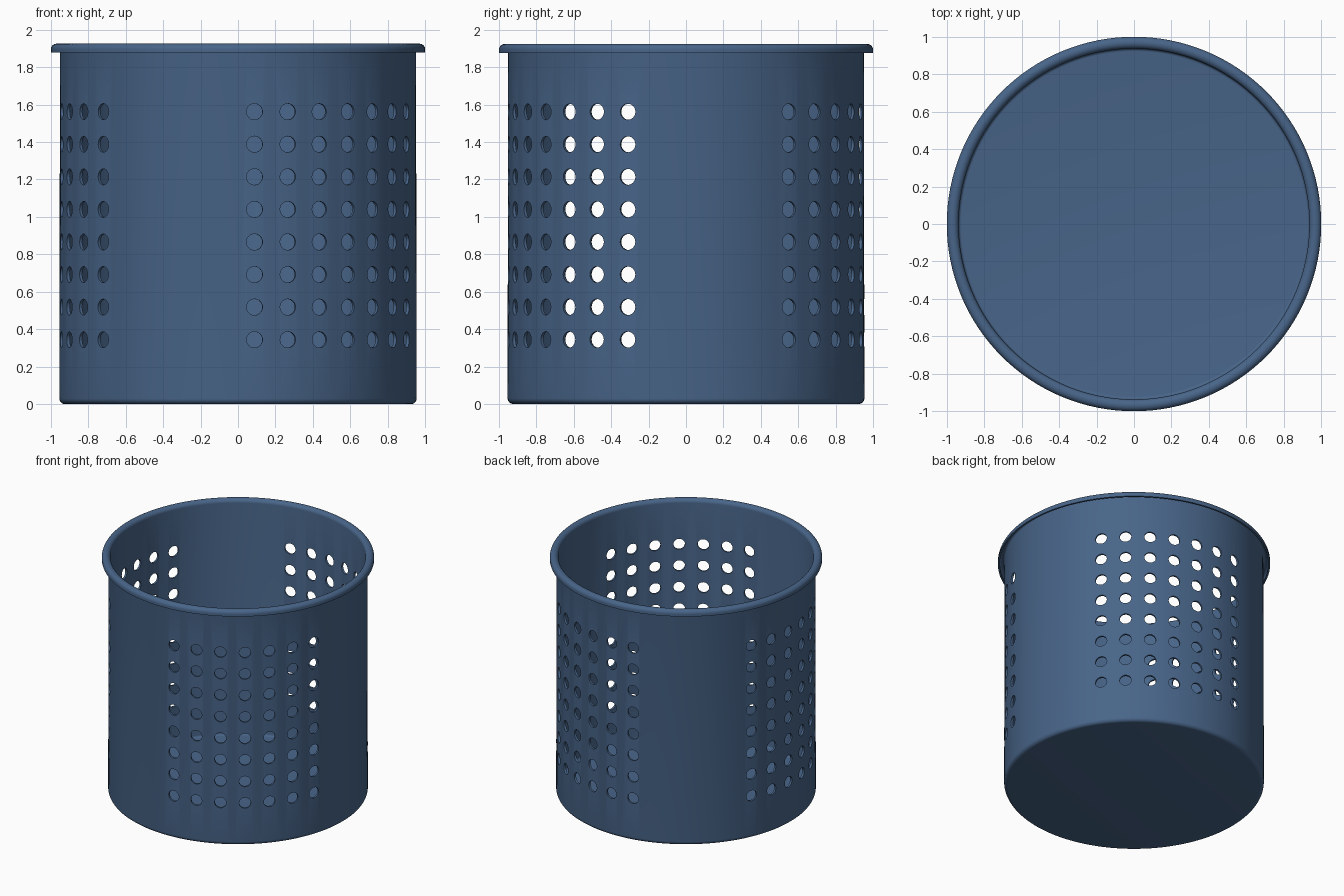
import bpy, bmesh
from math import sin, cos, pi, radians
from mathutils import Matrix, Vector

if "Cube" in bpy.data.objects:
    bpy.data.objects.remove(bpy.data.objects["Cube"])

HEIGHT, R_OUT, R_IN, R_RIM, LIP_Z = 1.925, 0.954, 0.937, 1.0, 1.877
FLOOR, SEGMENTS = 0.018, 128


def arc(cx, cz, rx, rz, start, end, steps):
    """Points of an elliptical arc in the (radius, height) plane."""
    angles = [radians(start + (end - start) * i / steps) for i in range(steps + 1)]
    return [(cx + rx * cos(a), cz + rz * sin(a)) for a in angles]


def mesh_object(name, bm):
    bmesh.ops.recalc_face_normals(bm, faces=bm.faces)
    mesh = bpy.data.meshes.new(name)
    bm.to_mesh(mesh)
    bm.free()
    obj = bpy.data.objects.new(name, mesh)
    bpy.context.collection.objects.link(obj)
    return obj


def lathe(name, profile):
    bm = bmesh.new()
    verts = [bm.verts.new((r, 0, z)) for r, z in profile]
    edges = [bm.edges.new(pair) for pair in zip(verts, verts[1:])]
    bmesh.ops.spin(bm, geom=verts + edges, cent=(0, 0, 0), axis=(0, 0, 1),
                   angle=2 * pi, steps=SEGMENTS, use_merge=False)
    bmesh.ops.remove_doubles(bm, verts=bm.verts, dist=1e-4)
    return mesh_object(name, bm)


# Thin-walled cup with rounded base and a rim rolled outward
mid, lip = (R_IN + R_RIM) / 2, 0.014
half = (R_RIM - R_IN) / 2
crown = HEIGHT - 0.03
profile = [(0, 0)]
profile += arc(R_OUT - 0.03, 0.03, 0.03, 0.03, -90, 0, 6)
profile += arc(mid, crown, half - lip, 0.03 - lip, 180, 0, 8)
profile += [(R_RIM - lip, LIP_Z), (R_RIM, LIP_Z)]
profile += arc(mid, crown, half, 0.03, 0, 180, 14)
profile += arc(R_IN - 0.015, FLOOR + 0.015, 0.015, 0.015, 0, -90, 4)
profile += [(0, FLOOR)]
basket = lathe("perforated_basket", profile)

# Three panels of seven by eight round holes, drilled radially
bm = bmesh.new()
for panel in range(3):
    for col in range(-3, 4):
        angle = radians(38.1 + 120 * panel + 10.93 * col)
        for row in range(8):
            z = 0.344 + 0.174 * row
            matrix = (Matrix.Rotation(angle, 4, 'Z')
                      @ Matrix.Translation(Vector((0, -0.945, z)))
                      @ Matrix.Rotation(pi / 2, 4, 'X'))
            bmesh.ops.create_cone(bm, cap_ends=True, segments=24, radius1=0.043,
                                  radius2=0.043, depth=0.12, matrix=matrix)
drill = mesh_object("hole_cutter", bm)
drill.hide_render = True

bpy.context.view_layer.objects.active = basket
basket.select_set(True)
cut = basket.modifiers.new("holes", 'BOOLEAN')
cut.operation, cut.solver, cut.object = 'DIFFERENCE', 'EXACT', drill
bpy.ops.object.modifier_apply(modifier=cut.name)
bpy.data.objects.remove(drill)
bpy.ops.object.shade_smooth_by_angle(angle=radians(35))

# Blue paint
paint = bpy.data.materials.new("blue_paint")
paint.diffuse_color = (0.065, 0.13, 0.25, 1)
paint.use_nodes = True
paint.node_tree.nodes["Principled BSDF"].inputs["Base Color"].default_value = paint.diffuse_color
basket.data.materials.clear()
basket.data.materials.append(paint)
